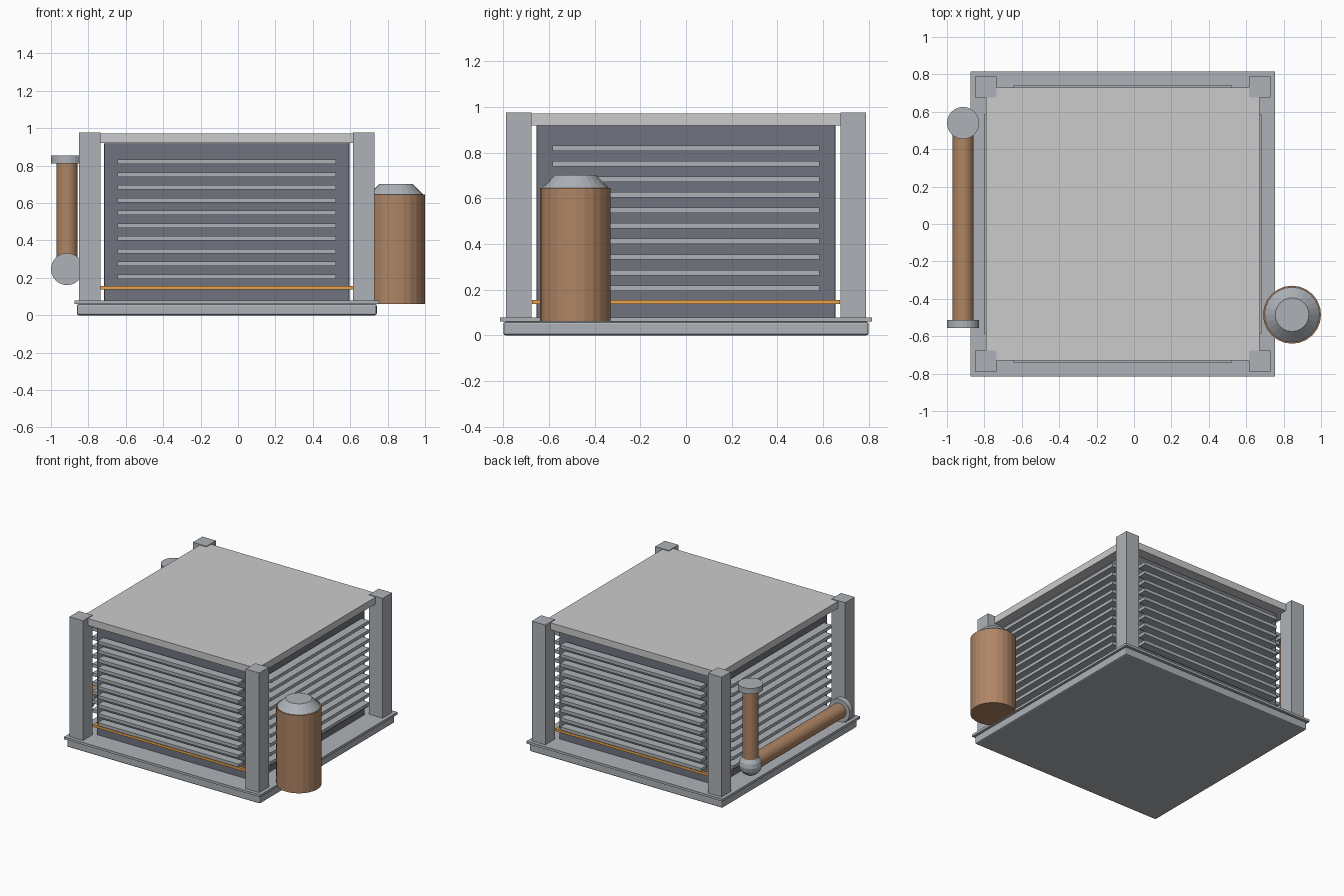
import bpy, math
from mathutils import Vector

if "Cube" in bpy.data.objects:
    bpy.data.objects.remove(bpy.data.objects["Cube"])

CX = -0.06  # housing centre in x


def material(name, rgb):
    m = bpy.data.materials.new(name)
    m.diffuse_color = (*rgb, 1)
    m.use_nodes = True
    m.node_tree.nodes["Principled BSDF"].inputs["Base Color"].default_value = m.diffuse_color
    return m


STEEL = material("light_steel", (0.42, 0.45, 0.48))
DARK = material("dark_panel", (0.16, 0.175, 0.21))
COPPER = material("copper", (0.43, 0.235, 0.13))
ORANGE = material("orange_trim", (0.8, 0.36, 0.07))


def finish(name, mat):
    ob = bpy.context.object
    ob.name = name
    if mat:
        ob.data.materials.append(mat)
    return ob


def box(name, x, y, z, mat=None, bevel=0):
    """Box from (min, max) ranges, x measured from the housing centre."""
    ranges = ((x[0] + CX, x[1] + CX), y, z)
    bpy.ops.mesh.primitive_cube_add(size=1, location=[sum(r) / 2 for r in ranges])
    ob = finish(name, mat)
    ob.scale = [r[1] - r[0] for r in ranges]
    bpy.ops.object.transform_apply(location=False, rotation=False, scale=True)
    if bevel:
        b = ob.modifiers.new("bevel", 'BEVEL')
        b.width = bevel
        b.segments = 2
    return ob


def rod(name, a, b, r1, mat, r2=None, sides=24):
    """Cylinder or cone frustum between two points."""
    a, b = Vector(a), Vector(b)
    bpy.ops.mesh.primitive_cone_add(vertices=sides, radius1=r1, radius2=r1 if r2 is None else r2,
                                    depth=(b - a).length, location=(a + b) / 2,
                                    rotation=(b - a).to_track_quat('Z', 'Y').to_euler())
    return finish(name, mat)


# Base tray, rim, inner body, orange trim and lid
box("base_tray", (-0.802, 0.802), (-0.80, 0.80), (0, 0.06), STEEL, 0.01)
box("base_rim", (-0.815, 0.815), (-0.815, 0.815), (0.06, 0.078), STEEL)
box("inner_body", (-0.656, 0.656), (-0.656, 0.656), (0.07, 0.925), DARK, 0.008)
box("trim_band", (-0.675, 0.675), (-0.675, 0.675), (0.138, 0.156), ORANGE)
box("lid", (-0.73, 0.73), (-0.73, 0.73), (0.92, 0.972))

# Corner posts
for sx in (-1, 1):
    for sy in (-1, 1):
        box("corner_post", sorted((sx * 0.676, sx * 0.789)), sorted((sy * 0.676, sy * 0.789)),
            (0.075, 0.977), STEEL)

# Ten louvre slats on each of the four sides
for i in range(10):
    z = 0.207 + i * 0.0682
    zr = (z - 0.012, z + 0.012)
    for s in (-1, 1):
        out = sorted((s * 0.677, s * 0.741))
        box("louvre_slat", (-0.585, 0.585), out, zr, STEEL)
        box("louvre_slat", out, (-0.585, 0.585), zr, STEEL)

# Side tank with tapered cap
rod("tank", (0.845, -0.485, 0.06), (0.845, -0.485, 0.645), 0.155, COPPER)
rod("tank_cap", (0.845, -0.485, 0.645), (0.845, -0.485, 0.702), 0.147, STEEL, 0.09)

# Bent pipe on the left with end flanges and a ball elbow
PX, PY, PZ = -0.914, 0.54, 0.247
rod("horizontal_pipe", (PX, -0.52, PZ), (PX, PY, PZ), 0.056, COPPER)
rod("vertical_pipe", (PX, PY, PZ), (PX, PY, 0.815), 0.056, COPPER)
rod("front_flange", (PX, -0.555, PZ), (PX, -0.513, PZ), 0.086, STEEL)
rod("top_flange", (PX, PY, 0.812), (PX, PY, 0.855), 0.086, STEEL)
bpy.ops.mesh.primitive_uv_sphere_add(segments=16, ring_count=8, radius=0.08, location=(PX, PY, PZ))
finish("pipe_elbow", STEEL)
